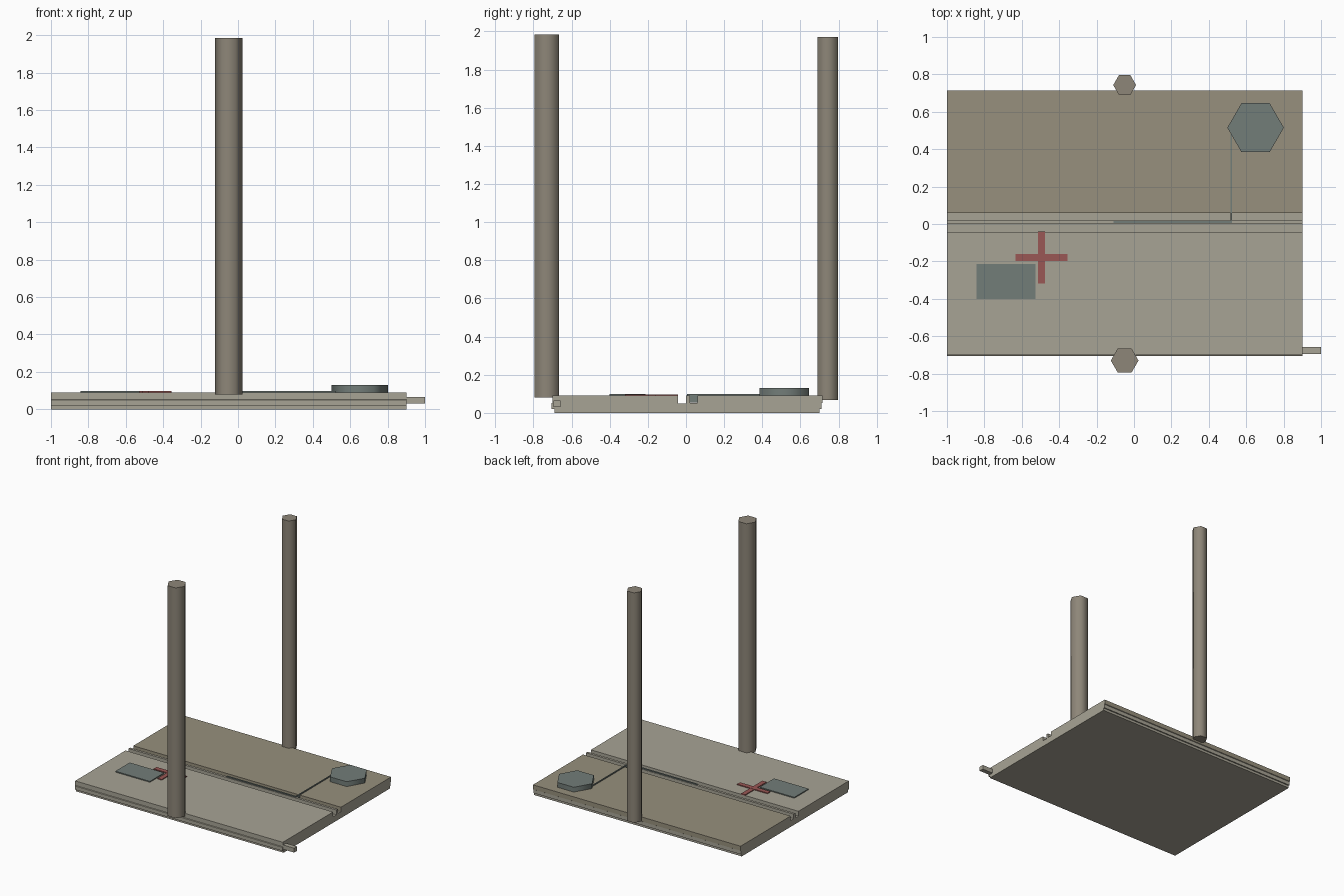
import bpy, bmesh
from math import radians

if "Cube" in bpy.data.objects:
    bpy.data.objects.remove(bpy.data.objects["Cube"])


def material(name, rgb):
    m = bpy.data.materials.new(name)
    m.diffuse_color = (*rgb, 1)
    m.use_nodes = True
    m.node_tree.nodes["Principled BSDF"].inputs["Base Color"].default_value = m.diffuse_color
    return m


light = material("pale_stone", (0.39, 0.37, 0.30))
olive = material("olive_stone", (0.31, 0.28, 0.205))
brown = material("post_brown", (0.27, 0.24, 0.19))
teal = material("slate_green", (0.17, 0.205, 0.19))
red = material("dull_red", (0.32, 0.095, 0.09))


def finish(name, bm, *mats):
    bmesh.ops.recalc_face_normals(bm, faces=bm.faces)
    me = bpy.data.meshes.new(name)
    bm.to_mesh(me)
    bm.free()
    for m in mats:
        me.materials.append(m)
    ob = bpy.data.objects.new(name, me)
    bpy.context.collection.objects.link(ob)
    return ob


def extrude(name, pts, vec, *mats):
    bm = bmesh.new()
    f = bm.faces.new([bm.verts.new(p) for p in pts])
    r = bmesh.ops.extrude_face_region(bm, geom=[f], use_keep_orig=True)
    verts = [g for g in r["geom"] if isinstance(g, bmesh.types.BMVert)]
    bmesh.ops.translate(bm, vec=vec, verts=verts)
    return finish(name, bm, *mats)


def box(name, x0, x1, y0, y1, z0, z1, mat):
    pts = [(x0, y0, z0), (x1, y0, z0), (x1, y1, z0), (x0, y1, z0)]
    return extrude(name, pts, (0, 0, z1 - z0), mat)


def hex_prism(name, x, y, r, z0, z1, mat):
    bpy.ops.mesh.primitive_cylinder_add(
        vertices=6, radius=r, depth=z1 - z0, location=(x, y, (z0 + z1) / 2),
        rotation=(0, 0, radians(30)))
    ob = bpy.context.object
    ob.name = name
    ob.data.materials.append(mat)
    bpy.ops.object.shade_smooth_by_angle(angle=radians(70))
    return ob


# Grooved deck: one cross-section swept along x
profile = [(-0.69, 0), (0.70, 0), (0.70, 0.02), (0.71, 0.02), (0.71, 0.05),
           (0.715, 0.053), (0.715, 0.09), (0.06, 0.09), (0.06, 0.053),
           (0.02, 0.053), (0.02, 0.09), (0.0, 0.09), (0.0, 0.05),
           (-0.042, 0.05), (-0.042, 0.09), (-0.70, 0.09), (-0.70, 0.053),
           (-0.705, 0.05), (-0.705, 0.02), (-0.69, 0.02)]
deck = extrude("grooved_deck", [(-1, y, z) for y, z in profile],
               (1.9, 0, 0), light, olive)
for p in deck.data.polygons:
    if p.center.y > 0.05 and p.center.z > 0.055:
        p.material_index = 1

# Side peg
box("side_peg", 0.89, 1.0, -0.695, -0.657, 0.03, 0.066, light)

# Tall hexagonal posts
hex_prism("front_post", -0.05, -0.73, 0.074, 0.08, 1.985, brown)
hex_prism("back_post", -0.05, 0.743, 0.061, 0.068, 1.97, brown)

# Raised hexagonal disc and its bent rod
hex_prism("hex_disc", 0.65, 0.515, 0.151, 0.088, 0.13, teal)
box("rod_long", -0.11, 0.525, 0.005, 0.016, 0.085, 0.098, teal)
box("rod_short", 0.517, 0.525, 0.016, 0.48, 0.055, 0.098, teal)

# Thin plate and cross lying on the front panel
box("flat_plate", -0.842, -0.526, -0.40, -0.213, 0.088, 0.098, teal)
cx, cy, a, w = -0.494, -0.18, 0.139, 0.019
box("cross_bar_x", cx - a, cx + a, cy - w, cy + w, 0.088, 0.097, red)
box("cross_bar_y", cx - w, cx + w, cy - a, cy + a, 0.088, 0.0965, red)
